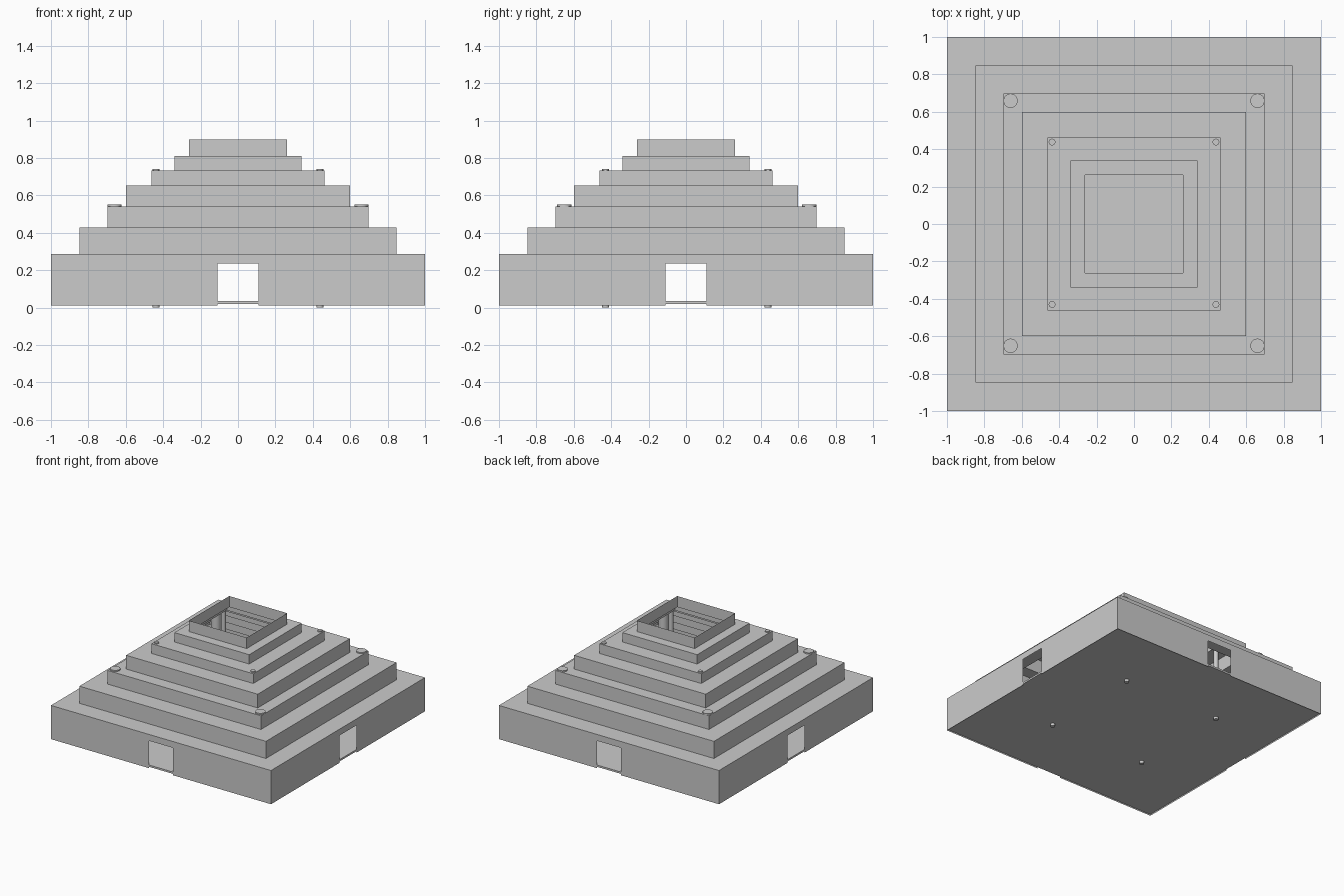
import bpy
import bmesh
import math
from mathutils import Matrix, Vector

cube = bpy.data.objects.get("Cube")
if cube:
    bpy.data.objects.remove(cube, do_unlink=True)

stone = bpy.data.materials.new("grey stone")
stone.use_nodes = True
COLOUR = (0.6, 0.6, 0.6, 1)
stone.diffuse_color = COLOUR
stone.node_tree.nodes["Principled BSDF"].inputs["Base Color"].default_value = COLOUR


def finish(bm, name):
    mesh = bpy.data.meshes.new(name)
    bm.to_mesh(mesh)
    bm.free()
    mesh.materials.append(stone)
    obj = bpy.data.objects.new(name, mesh)
    bpy.context.collection.objects.link(obj)
    return obj


def four_sides(name, quads):
    """Repeat front-side quads around the four sides as one thin shell."""
    bm = bmesh.new()
    for turn in range(4):
        rot = Matrix.Rotation(turn * math.pi / 2, 3, "Z")
        for quad in quads:
            bm.faces.new([bm.verts.new(rot @ Vector(p)) for p in quad])
    bmesh.ops.remove_doubles(bm, verts=bm.verts, dist=0.0001)
    return finish(bm, name)


def wall(x0, x1, z0, z1, half):
    return [(x0, -half, z0), (x1, -half, z0), (x1, -half, z1), (x0, -half, z1)]


def ledge(outer, inner, z):
    return [(-outer, -outer, z), (outer, -outer, z), (inner, -inner, z), (-inner, -inner, z)]


def column(name, x, y, radius, z0, z1):
    bm = bmesh.new()
    bmesh.ops.create_cone(bm, cap_ends=True, segments=32, radius1=radius, radius2=radius,
                          depth=z1 - z0, matrix=Matrix.Translation((x, y, (z0 + z1) / 2)))
    obj = finish(bm, name)
    bpy.ops.object.select_all(action="DESELECT")
    obj.select_set(True)
    bpy.context.view_layer.objects.active = obj
    bpy.ops.object.shade_smooth_by_angle(angle=math.radians(40))


# Stepped tiers: half width and top height, open at the summit
TIERS = [(1.0, 0.287), (0.848, 0.428), (0.698, 0.54), (0.598, 0.653),
         (0.463, 0.733), (0.34, 0.81), (0.263, 0.9)]
BOTTOM, DOOR, LINTEL = 0.01, 0.11, 0.235

# Ground tier with a doorway in each side
half, top = TIERS[0]
four_sides("base_walls", [
    wall(-half, -DOOR, BOTTOM, LINTEL, half),
    wall(DOOR, half, BOTTOM, LINTEL, half),
    wall(-half, half, LINTEL, top, half),
    ledge(half, TIERS[1][0], top),
])

# Upper tiers
for i in range(1, len(TIERS)):
    half, z1 = TIERS[i]
    quads = [wall(-half, half, TIERS[i - 1][1], z1, half)]
    if i + 1 < len(TIERS):
        quads.append(ledge(half, TIERS[i + 1][0], z1))
    four_sides(f"tier_{i + 1}", quads)

# Floor slab
bm = bmesh.new()
bmesh.ops.create_cube(bm, size=1, matrix=Matrix.Translation((0, 0, 0.028))
                      @ Matrix.Diagonal((1.998, 1.998, 0.015, 1)))
finish(bm, "floor")

# Thick outer and slender inner columns, poking through the ledges
for sx, side in ((-1, "right"), (1, "left")):
    for sy, end in ((-1, "front"), (1, "back")):
        column(f"outer_column_{end}_{side}", sx * 0.66, sy * 0.655 + 0.004, 0.038, 0.025, 0.55)
        column(f"inner_column_{end}_{side}", sx * 0.438, sy * 0.434 + 0.004, 0.018, 0, 0.742)
